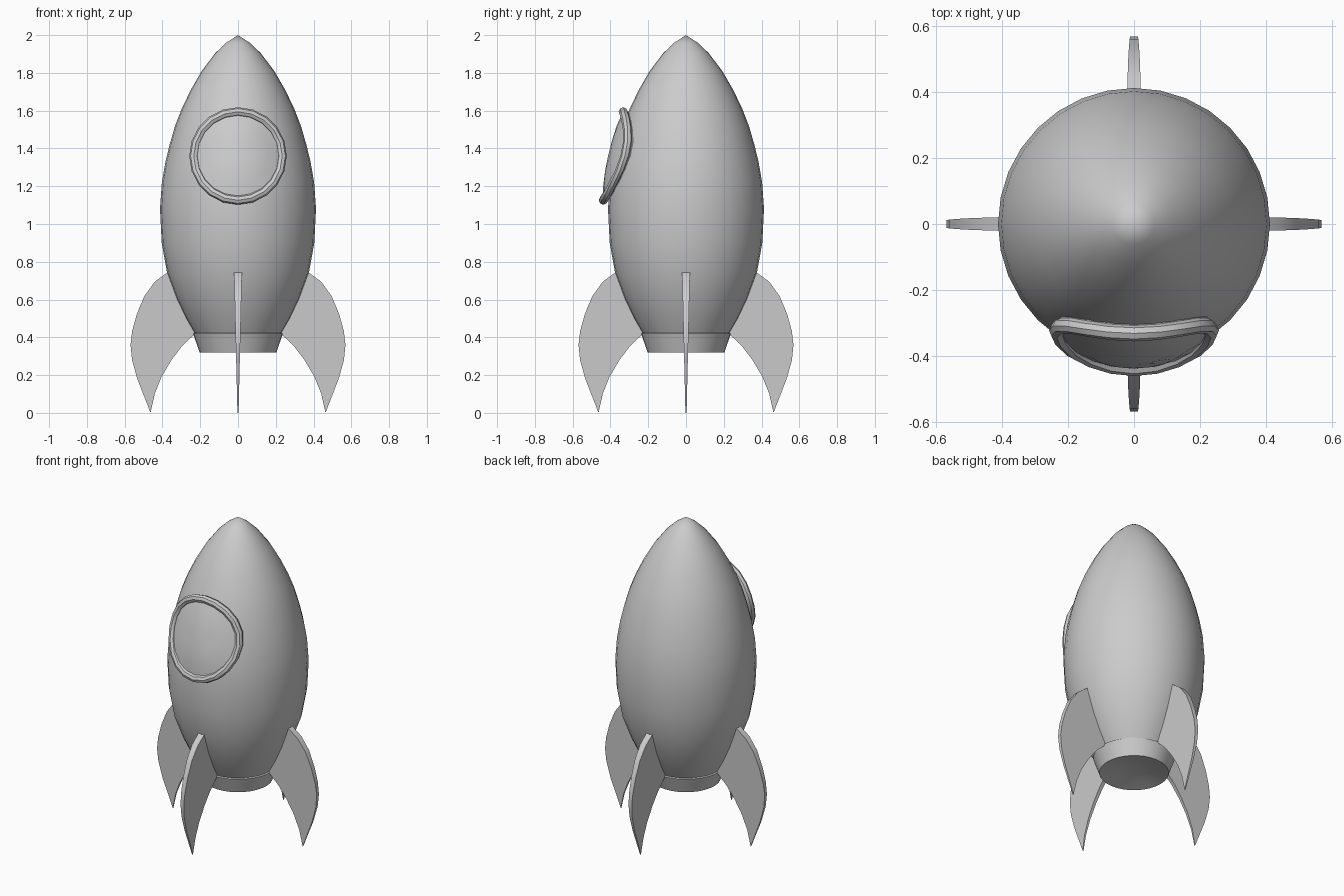
import bpy, bmesh, math

if "Cube" in bpy.data.objects:
    bpy.data.objects.remove(bpy.data.objects["Cube"])

# Hull profile (radius, height), from nozzle shoulder to tip
HULL = [(0.228, 0.42), (0.275, 0.50), (0.325, 0.605), (0.375, 0.74), (0.404, 0.90),
        (0.413, 1.08), (0.403, 1.22), (0.384, 1.33), (0.362, 1.42), (0.333, 1.52),
        (0.298, 1.61), (0.250, 1.71), (0.192, 1.81), (0.120, 1.905), (0.062, 1.96), (0.0, 2.0)]
NOZZLE = [(0.0, 0.355), (0.10, 0.345), (0.203, 0.32), (0.238, 0.42), (0.20, 0.44)]


def make(name, verts, faces, smooth=True):
    mesh = bpy.data.meshes.new(name)
    mesh.from_pydata(verts, [], faces)
    bm = bmesh.new()
    bm.from_mesh(mesh)
    bmesh.ops.remove_doubles(bm, verts=bm.verts, dist=1e-5)
    bmesh.ops.recalc_face_normals(bm, faces=bm.faces)
    bm.to_mesh(mesh)
    bm.free()
    obj = bpy.data.objects.new(name, mesh)
    bpy.context.collection.objects.link(obj)
    if smooth:
        bpy.ops.object.select_all(action='DESELECT')
        obj.select_set(True)
        bpy.context.view_layer.objects.active = obj
        bpy.ops.object.shade_smooth_by_angle(angle=math.radians(40))
    return obj


def grid_faces(rows, cols, wrap_rows=False):
    return [(i * cols + j, i * cols + (j + 1) % cols,
             (i + 1) % rows * cols + (j + 1) % cols, (i + 1) % rows * cols + j)
            for i in range(rows if wrap_rows else rows - 1) for j in range(cols)]


def lathe(name, profile, n=32):
    verts = [(r * math.cos(2 * math.pi * j / n), r * math.sin(2 * math.pi * j / n), z)
             for r, z in profile for j in range(n)]
    return make(name, verts, grid_faces(len(profile), n))


def hull_radius(z):
    for (r0, z0), (r1, z1) in zip(HULL, HULL[1:]):
        if z0 <= z <= z1:
            return r0 + (r1 - r0) * (z - z0) / (z1 - z0)
    return 0.0


def on_hull(r, a, offset):
    # point on the window disc, projected to the front of the hull
    x, z = r * math.cos(a), 1.36 + r * math.sin(a)
    return (x, -math.sqrt(hull_radius(z) ** 2 - x * x) - offset, z)


# Hull and nozzle
lathe("hull", HULL)
lathe("nozzle", NOZZLE)

# Window pane: raised patch following the hull, with a skirt into it
N = 20
rings = [(0, 0.036), (0.08, 0.036), (0.16, 0.034), (0.232, 0.03), (0.232, -0.03)]
make("window_pane", [on_hull(r, 2 * math.pi * j / N, o) for r, o in rings for j in range(N)],
     grid_faces(len(rings), N))

# Window frame: round tube bent over the hull
M, TUBE = 8, 0.024
verts = []
for j in range(N):
    a = 2 * math.pi * j / N
    x, y, z = on_hull(0.234, a, 0.028)
    for k in range(M):
        b = 2 * math.pi * k / M
        d = TUBE * math.cos(b)
        verts.append((x + d * math.cos(a), y - TUBE * math.sin(b), z + d * math.sin(a)))
make("window_frame", verts, grid_faces(N, M, True))

# Four swept fins, thinning toward the pointed foot
FIN = [(0.33, 0.735), (0.372, 0.745), (0.44, 0.695), (0.495, 0.62), (0.535, 0.525), (0.56, 0.435),
       (0.569, 0.36), (0.561, 0.28), (0.533, 0.18), (0.463, 0.0),
       (0.441, 0.10), (0.405, 0.19), (0.352, 0.28), (0.295, 0.355), (0.232, 0.415),
       (0.19, 0.44), (0.26, 0.57)]
L = len(FIN)
for q, side in enumerate(("right", "back", "left", "front")):
    half = [0.003 + 0.024 * z for x, z in FIN]
    verts = [(x, s * h, z) for s in (-1, 1) for (x, z), h in zip(FIN, half)]
    faces = [tuple(range(L)), tuple(range(L, 2 * L))]
    faces += [(i, (i + 1) % L, L + (i + 1) % L, L + i) for i in range(L)]
    fin = make("fin_" + side, verts, faces)
    fin.rotation_euler.z = q * math.pi / 2
